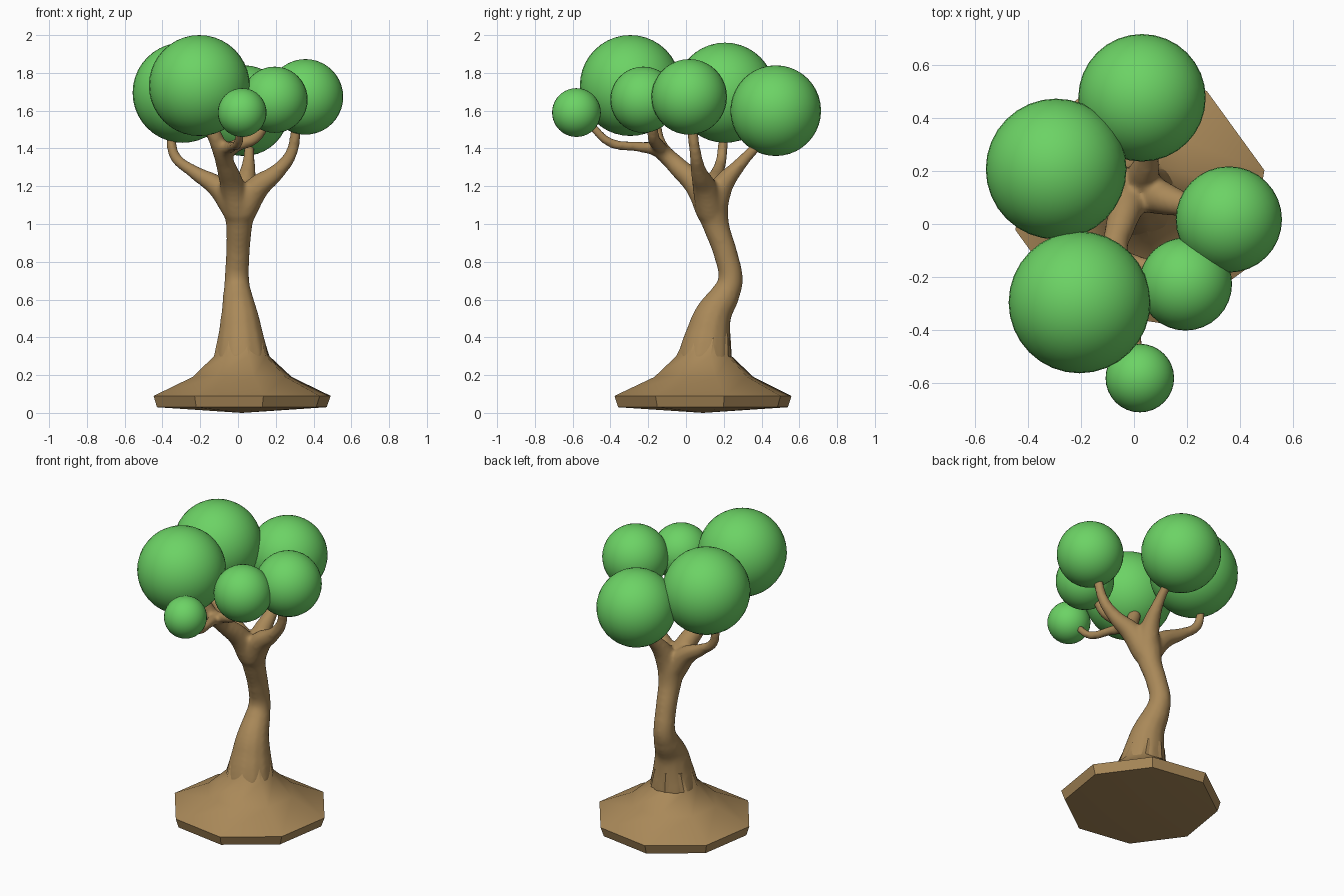
import bpy, math

if "Cube" in bpy.data.objects:
    bpy.data.objects.remove(bpy.data.objects["Cube"])


def material(name, color):
    m = bpy.data.materials.new(name)
    m.diffuse_color = color
    m.use_nodes = True
    m.node_tree.nodes["Principled BSDF"].inputs["Base Color"].default_value = m.diffuse_color
    return m


BARK = material("bark", (0.40, 0.25, 0.10, 1))
LEAF = material("leaf", (0.15, 0.65, 0.13, 1))


def activate(ob):
    bpy.ops.object.select_all(action='DESELECT')
    ob.select_set(True)
    bpy.context.view_layer.objects.active = ob


# Root flare: eight-sided loft with a shallow pointed underside
rings = [(0.02, 0.09, 0.03, 0.462), (0.022, 0.09, 0.09, 0.482),
         (0.022, 0.095, 0.19, 0.27), (0.02, 0.095, 0.30, 0.151),
         (0.013, 0.12, 0.42, 0.118)]
verts, faces, n = [], [], 8
for x, y, z, r in rings:
    for k in range(n):
        a = math.radians(13.5 + 45 * k)
        verts.append((x + r * math.cos(a), y + r * math.sin(a), z))
for i in range(len(rings) - 1):
    for k in range(n):
        a, b = i * n + k, i * n + (k + 1) % n
        faces.append((a, b, b + n, a + n))
verts.append((0.02, 0.09, 0.0))
faces += [((k + 1) % n, k, len(verts) - 1) for k in range(n)]
faces.append(tuple((len(rings) - 1) * n + k for k in range(n)))
mesh = bpy.data.meshes.new("root_flare")
mesh.from_pydata(verts, [], faces)
flare = bpy.data.objects.new("root_flare", mesh)
bpy.context.collection.objects.link(flare)
mesh.materials.append(BARK)
activate(flare)
bpy.ops.object.shade_smooth_by_angle(angle=math.radians(40))

# Trunk and branches: tapered curves (x, y, z, radius)
paths = [
    # trunk
    [(0.02, 0.095, 0.26, 0.150), (0.015, 0.115, 0.40, 0.125), (0.008, 0.145, 0.52, 0.100),
     (-0.003, 0.21, 0.63, 0.078), (-0.006, 0.235, 0.70, 0.067), (-0.001, 0.21, 0.84, 0.064),
     (0.006, 0.16, 0.99, 0.071), (0.01, 0.13, 1.12, 0.090), (0.01, 0.12, 1.18, 0.07)],
    # right
    [(0.02, 0.13, 1.06, 0.075), (0.10, 0.10, 1.19, 0.066), (0.20, 0.07, 1.27, 0.045),
     (0.28, 0.05, 1.37, 0.033), (0.31, 0.03, 1.52, 0.029)],
    # back
    [(0.01, 0.14, 1.05, 0.075), (0.035, 0.185, 1.19, 0.062), (0.055, 0.28, 1.31, 0.037),
     (0.06, 0.40, 1.44, 0.028)],
    # left
    [(0.0, 0.13, 1.06, 0.075), (-0.10, 0.14, 1.19, 0.060), (-0.24, 0.17, 1.28, 0.036),
     (-0.335, 0.19, 1.36, 0.030), (-0.355, 0.20, 1.50, 0.026)],
    # front, rising to the large crown
    [(0.0, 0.13, 1.06, 0.075), (-0.03, 0.06, 1.20, 0.066), (-0.065, -0.05, 1.31, 0.052),
     (-0.10, -0.14, 1.41, 0.044), (-0.155, -0.175, 1.54, 0.040)],
    # front, forking to the small crowns
    [(-0.065, -0.05, 1.31, 0.045), (-0.06, -0.15, 1.39, 0.038), (-0.03, -0.26, 1.41, 0.028),
     (0.0, -0.40, 1.43, 0.026), (0.015, -0.50, 1.52, 0.023)],
    [(-0.085, -0.11, 1.36, 0.040), (0.0, -0.15, 1.42, 0.036), (0.08, -0.17, 1.45, 0.034),
     (0.15, -0.18, 1.54, 0.030)],
]
cu = bpy.data.curves.new("trunk_and_branches", 'CURVE')
cu.dimensions = '3D'
cu.bevel_depth = 1.0
cu.bevel_resolution = 4
cu.use_fill_caps = True
for path in paths:
    sp = cu.splines.new('BEZIER')
    sp.bezier_points.add(len(path) - 1)
    sp.resolution_u = 6
    sp.radius_interpolation = 'CARDINAL'
    for p, (x, y, z, r) in zip(sp.bezier_points, path):
        p.co = (x, y, z)
        p.radius = r
        p.handle_left_type = p.handle_right_type = 'AUTO'
trunk = bpy.data.objects.new("trunk_and_branches", cu)
bpy.context.collection.objects.link(trunk)
activate(trunk)
bpy.ops.object.convert(target='MESH')
trunk = bpy.context.object
trunk.data.materials.clear()
trunk.data.materials.append(BARK)
# Fuse the limbs and soften the crotches
rm = trunk.modifiers.new("fuse", 'REMESH')
rm.mode = 'VOXEL'
rm.voxel_size = 0.013
rm.use_smooth_shade = True
sm = trunk.modifiers.new("soften", 'SMOOTH')
sm.factor = 0.5
sm.iterations = 8

# Leaf crowns: (name, x, y, z, radius)
crowns = [("crown_back", 0.03, 0.475, 1.60, 0.24), ("crown_left", -0.293, 0.207, 1.695, 0.265),
          ("crown_front_left", -0.205, -0.295, 1.733, 0.267), ("crown_front", 0.022, -0.58, 1.59, 0.129),
          ("crown_front_right", 0.194, -0.226, 1.658, 0.175), ("crown_right", 0.357, 0.017, 1.673, 0.2)]
for name, x, y, z, r in crowns:
    bpy.ops.mesh.primitive_uv_sphere_add(segments=32, ring_count=20, radius=r, location=(x, y, z))
    ob = bpy.context.object
    ob.name = name
    ob.data.materials.append(LEAF)
    bpy.ops.object.shade_smooth()
